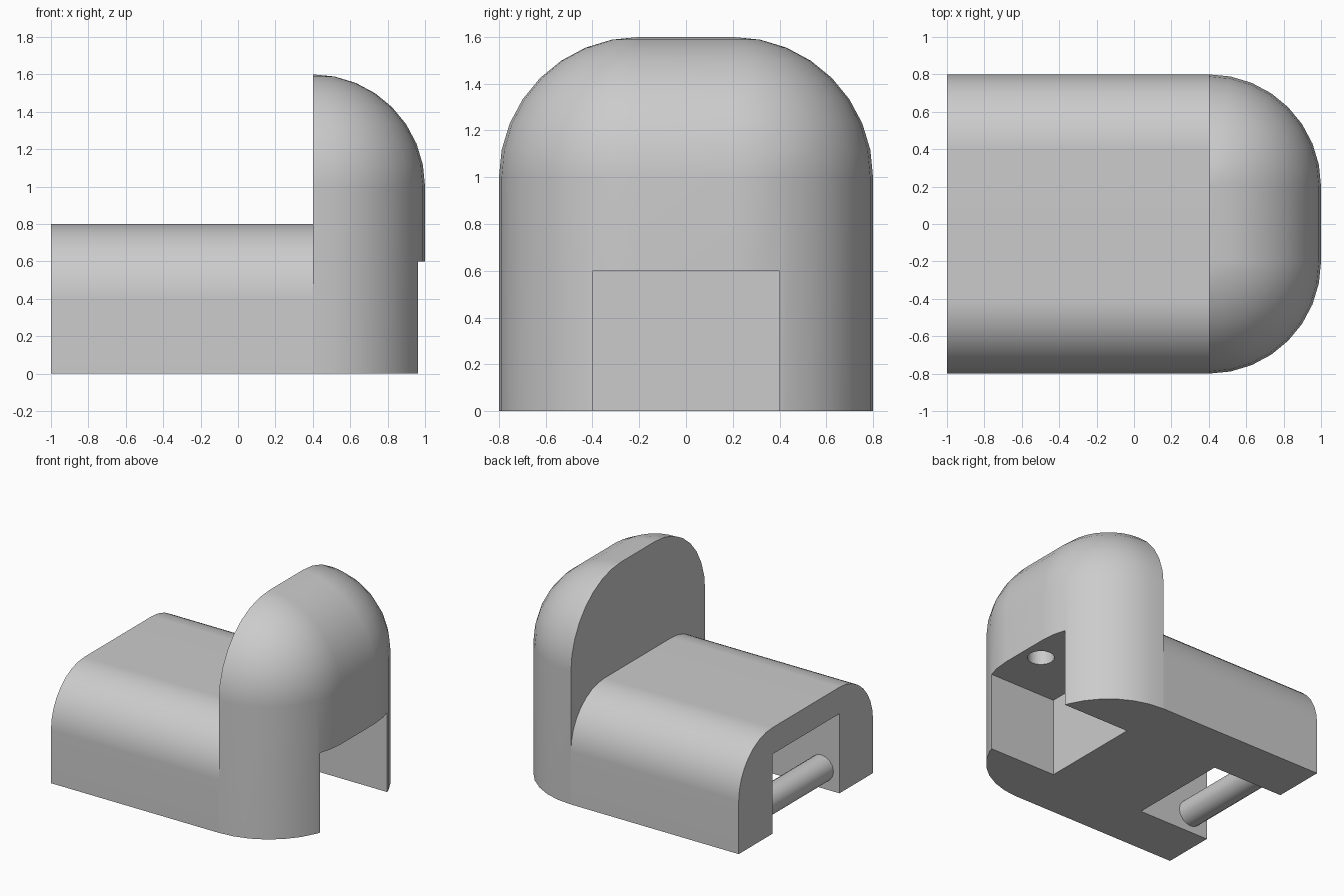
import bpy, bmesh
from math import sin, cos, pi, radians

cube = bpy.data.objects.get("Cube")
if cube:
    bpy.data.objects.remove(cube, do_unlink=True)

SEG = 8          # segments per quarter round
WIDTH = 0.8      # half width of the block

grey = bpy.data.materials.new("plain grey")
grey.use_nodes = True
grey.diffuse_color = (0.6, 0.6, 0.6, 1)
grey.node_tree.nodes["Principled BSDF"].inputs["Base Color"].default_value = (0.6, 0.6, 0.6, 1)


def add_object(name, bm):
    bmesh.ops.remove_doubles(bm, verts=bm.verts, dist=1e-5)
    bmesh.ops.recalc_face_normals(bm, faces=bm.faces)
    mesh = bpy.data.meshes.new(name)
    bm.to_mesh(mesh)
    bm.free()
    mesh.materials.append(grey)
    obj = bpy.data.objects.new(name, mesh)
    bpy.context.collection.objects.link(obj)
    return obj


def arc(radius, start=0.0):
    """Quarter round as (cos, sin) offsets."""
    angles = [start + pi / 2 * i / SEG for i in range(SEG + 1)]
    return [(radius * cos(a), radius * sin(a)) for a in angles]


def box(name, low, high):
    bm = bmesh.new()
    bmesh.ops.create_cube(bm, size=1)
    for v in bm.verts:
        v.co = [low[i] if v.co[i] < 0 else high[i] for i in range(3)]
    return add_object(name, bm)


def cylinder(name, radius, depth, location, along_y=False):
    bm = bmesh.new()
    bmesh.ops.create_cone(bm, cap_ends=True, segments=16, radius1=radius,
                          radius2=radius, depth=depth)
    obj = add_object(name, bm)
    obj.location = location
    if along_y:
        obj.rotation_euler.x = pi / 2
    return obj


def long_base():
    """Low block with rounded upper edges, extruded along x."""
    right = [(0.4 + c, 0.4 + s) for c, s in arc(0.4)]
    profile = [(WIDTH, 0)] + right
    profile += [(-y, z) for y, z in reversed(profile)]
    bm = bmesh.new()
    face = bm.faces.new([bm.verts.new((-1, y, z)) for y, z in profile])
    out = bmesh.ops.extrude_face_region(bm, geom=[face], use_keep_orig=True)
    moved = [g for g in out["geom"] if isinstance(g, bmesh.types.BMVert)]
    bmesh.ops.translate(bm, verts=moved, vec=(1.4, 0, 0))
    return add_object("body", bm)


def upright_end():
    """Tall end with rounded corners and a domed outer top."""
    bm = bmesh.new()
    rows = []
    for reach, z in [(0.6, -1.0)] + arc(0.6):
        near = [(0.4 + s, -0.2 - c) for c, s in arc(reach)]
        far = [(x, -y) for x, y in reversed(near)]
        rows.append([bm.verts.new((x, y, 1 + z)) for x, y in near + far])
    for low, high in zip(rows, rows[1:]):
        for i in range(len(low) - 1):
            bm.faces.new((low[i], low[i + 1], high[i + 1], high[i]))
    bm.faces.new(rows[0])
    bm.faces.new([r[0] for r in rows] + [r[-1] for r in reversed(rows)])
    return add_object("upright_end", bm)


def combine(target, other, operation):
    mod = target.modifiers.new(operation, "BOOLEAN")
    mod.operation = operation
    mod.solver = "EXACT"
    mod.object = other
    bpy.context.view_layer.update()
    bpy.context.view_layer.objects.active = target
    bpy.ops.object.modifier_apply(modifier=mod.name)
    bpy.data.objects.remove(other, do_unlink=True)


# Body: base and upright joined, then both slots and the pin socket cut out
body = long_base()
combine(body, upright_end(), "UNION")
combine(body, box("front_slot", (0.4, -0.4, -0.2), (1.2, 0.4, 0.6)), "DIFFERENCE")
combine(body, box("rear_slot", (-1.2, -0.4, -0.2), (-0.4, 0.4, 0.6)), "DIFFERENCE")
combine(body, cylinder("socket", 0.095, 0.6, (0.85, 0, 0.6)), "DIFFERENCE")

# Merge coplanar pieces left by the cuts
bm = bmesh.new()
bm.from_mesh(body.data)
bmesh.ops.remove_doubles(bm, verts=bm.verts, dist=1e-4)
bmesh.ops.dissolve_limit(bm, angle_limit=radians(0.5), verts=bm.verts, edges=bm.edges)
bm.to_mesh(body.data)
bm.free()

# Cross pin inside the rear slot
pin = cylinder("cross_pin", 0.1, 0.84, (-0.85, 0, 0.15), along_y=True)

# Smooth rounds, crisp edges
for obj in (body, pin):
    bpy.ops.object.select_all(action="DESELECT")
    obj.select_set(True)
    bpy.context.view_layer.objects.active = obj
    bpy.ops.object.shade_smooth_by_angle(angle=radians(30))
    weighted = obj.modifiers.new("even_normals", "WEIGHTED_NORMAL")
    weighted.keep_sharp = True
